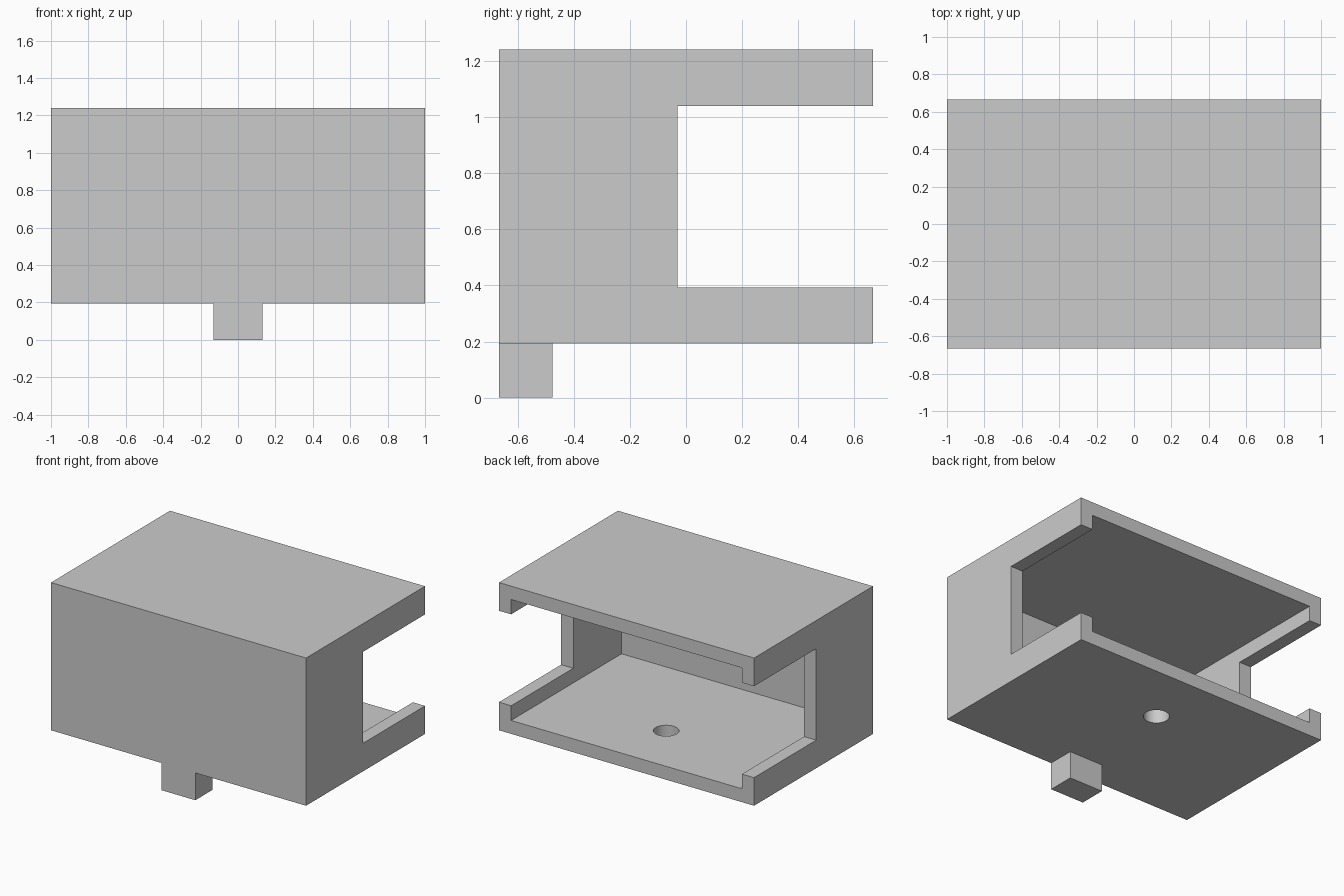
import bpy

if "Cube" in bpy.data.objects:
    bpy.data.objects.remove(bpy.data.objects["Cube"])

T = 0.095            # wall thickness
Y = 0.666            # half depth
Z0, Z1 = 0.193, 1.24  # underside and top of the housing


def box(name, x, y, z):
    """Box from (min, max) ranges on each axis."""
    bpy.ops.mesh.primitive_cube_add(
        size=1, location=[(a + b) / 2 for a, b in (x, y, z)])
    ob = bpy.context.object
    ob.name = name
    ob.scale = [b - a for a, b in (x, y, z)]
    bpy.ops.object.transform_apply(location=False, rotation=False, scale=True)
    return ob


def cut(target, cutter):
    """Subtract the cutter from the target, then delete it."""
    cutter.hide_render = True
    mod = target.modifiers.new("cut", 'BOOLEAN')
    mod.operation = 'DIFFERENCE'
    mod.solver = 'EXACT'
    mod.object = cutter
    bpy.context.view_layer.objects.active = target
    bpy.ops.object.modifier_apply(modifier=mod.name)
    bpy.data.objects.remove(cutter)


# Housing: thick-walled box
housing = box("housing", (-1, 1), (-Y, Y), (Z0, Z1))

# Hollow interior, open at the back
cut(housing, box("cavity", (-1 + T, 1 - T), (-Y + T, Y + 0.2), (Z0 + T, Z1 - T)))

# Window through both side walls, running out to the back edge
cut(housing, box("side_window", (-1.2, 1.2), (-0.03, Y + 0.3), (0.392, 1.04)))

# Round hole in the floor
bpy.ops.mesh.primitive_cylinder_add(
    vertices=48, radius=0.083, depth=0.4, location=(0, 0.222, Z0))
cut(housing, bpy.context.object)

bpy.ops.object.select_all(action='DESELECT')
housing.select_set(True)
bpy.context.view_layer.objects.active = housing
bpy.ops.object.shade_smooth_by_angle()

# Small foot under the front edge
box("front_foot", (-0.132, 0.132), (-Y, -0.476), (0, Z0))
